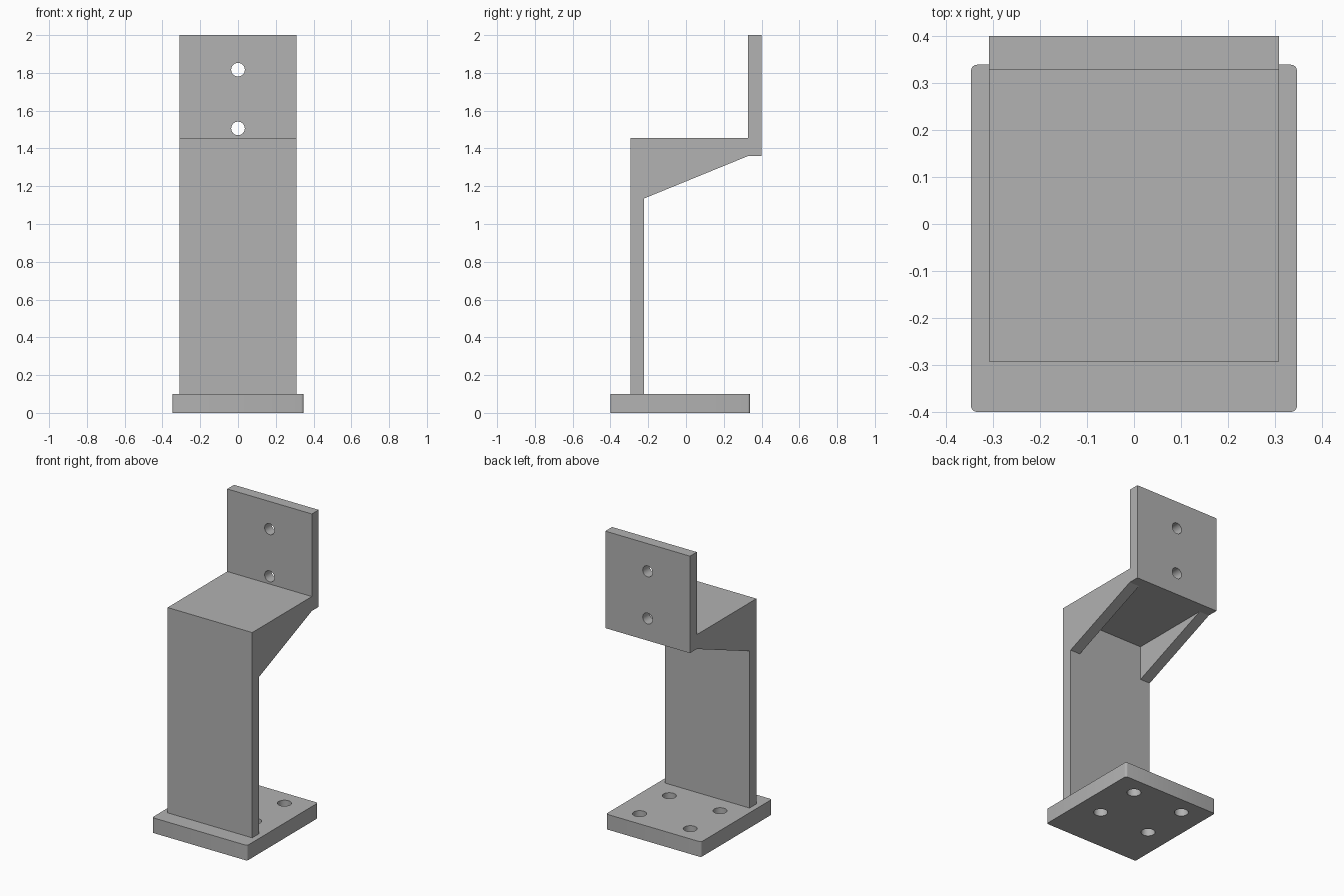
import bpy
import bmesh
from mathutils import Matrix, Vector

cube = bpy.data.objects.get("Cube")
if cube:
    bpy.data.objects.remove(cube, do_unlink=True)

# Single grey finish
grey = bpy.data.materials.new("matte_grey")
grey.use_nodes = True
grey.diffuse_color = (0.445, 0.445, 0.445, 1)
grey.node_tree.nodes["Principled BSDF"].inputs["Base Color"].default_value = grey.diffuse_color


def finish(name, bm):
    bmesh.ops.recalc_face_normals(bm, faces=bm.faces)
    mesh = bpy.data.meshes.new(name)
    bm.to_mesh(mesh)
    bm.free()
    mesh.materials.append(grey)
    obj = bpy.data.objects.new(name, mesh)
    bpy.context.collection.objects.link(obj)
    return obj


def extrude_profile(name, points, x0, x1):
    """Extrude a (y, z) outline from x0 to x1."""
    bm = bmesh.new()
    face = bm.faces.new([bm.verts.new((x0, y, z)) for y, z in points])
    side = bmesh.ops.extrude_face_region(bm, geom=[face])
    verts = [g for g in side["geom"] if isinstance(g, bmesh.types.BMVert)]
    bmesh.ops.translate(bm, verts=verts, vec=(x1 - x0, 0, 0))
    return finish(name, bm)


def drill(obj, centres, radius, axis):
    """Cut round through holes along an axis."""
    bm = bmesh.new()
    turn = Vector((0, 0, 1)).rotation_difference(Vector(axis)).to_matrix().to_4x4()
    for c in centres:
        bmesh.ops.create_cone(bm, cap_ends=True, segments=40, radius1=radius,
                              radius2=radius, depth=0.3,
                              matrix=Matrix.Translation(c) @ turn)
    cutter = finish("hole_cutter", bm)
    cutter.hide_render = True
    mod = obj.modifiers.new("holes", "BOOLEAN")
    mod.object = cutter
    mod.solver = "EXACT"
    activate(obj)
    bpy.ops.object.modifier_apply(modifier=mod.name)
    bpy.data.objects.remove(cutter, do_unlink=True)
    bpy.ops.object.shade_smooth_by_angle()


def activate(obj):
    bpy.ops.object.select_all(action="DESELECT")
    obj.select_set(True)
    bpy.context.view_layer.objects.active = obj


# Main dimensions
half_w, rib_t = 0.309, 0.072
front, col_back, plate_front, back = -0.293, -0.222, 0.329, 0.4
base_top, rib_low, shelf_low, shelf_top, top = 0.1, 1.135, 1.36, 1.455, 2.0

# Base plate with slightly rounded upright corners
base = extrude_profile("base_plate", [(-0.4, 0), (0.339, 0), (0.339, base_top), (-0.4, base_top)],
                       -0.347, 0.347)
bm = bmesh.new()
bm.from_mesh(base.data)
upright = [e for e in bm.edges if abs(e.verts[0].co.z - e.verts[1].co.z) > 0.05]
bmesh.ops.bevel(bm, geom=upright, offset=0.013, segments=4, affect="EDGES", profile=0.5)
bm.to_mesh(base.data)
bm.free()
drill(base, [(x, y, 0.05) for x in (-0.185, 0.185) for y in (-0.09, 0.22)], 0.042, (0, 0, 1))

# Column, shelf and mounting plate as one bent strip
bracket = extrude_profile("bracket", [
    (front, base_top), (col_back, base_top), (col_back, shelf_low), (back, shelf_low),
    (back, top), (plate_front, top), (plate_front, shelf_top), (front, shelf_top)],
    -half_w, half_w)
drill(bracket, [(0, 0.365, z) for z in (1.506, 1.817)], 0.036, (0, 1, 0))

# Triangular side ribs under the shelf
rib = [(col_back, rib_low), (plate_front, shelf_low), (col_back, shelf_low)]
for name, x0 in (("right_rib", -half_w), ("left_rib", half_w - rib_t)):
    extrude_profile(name, rib, x0, x0 + rib_t)
